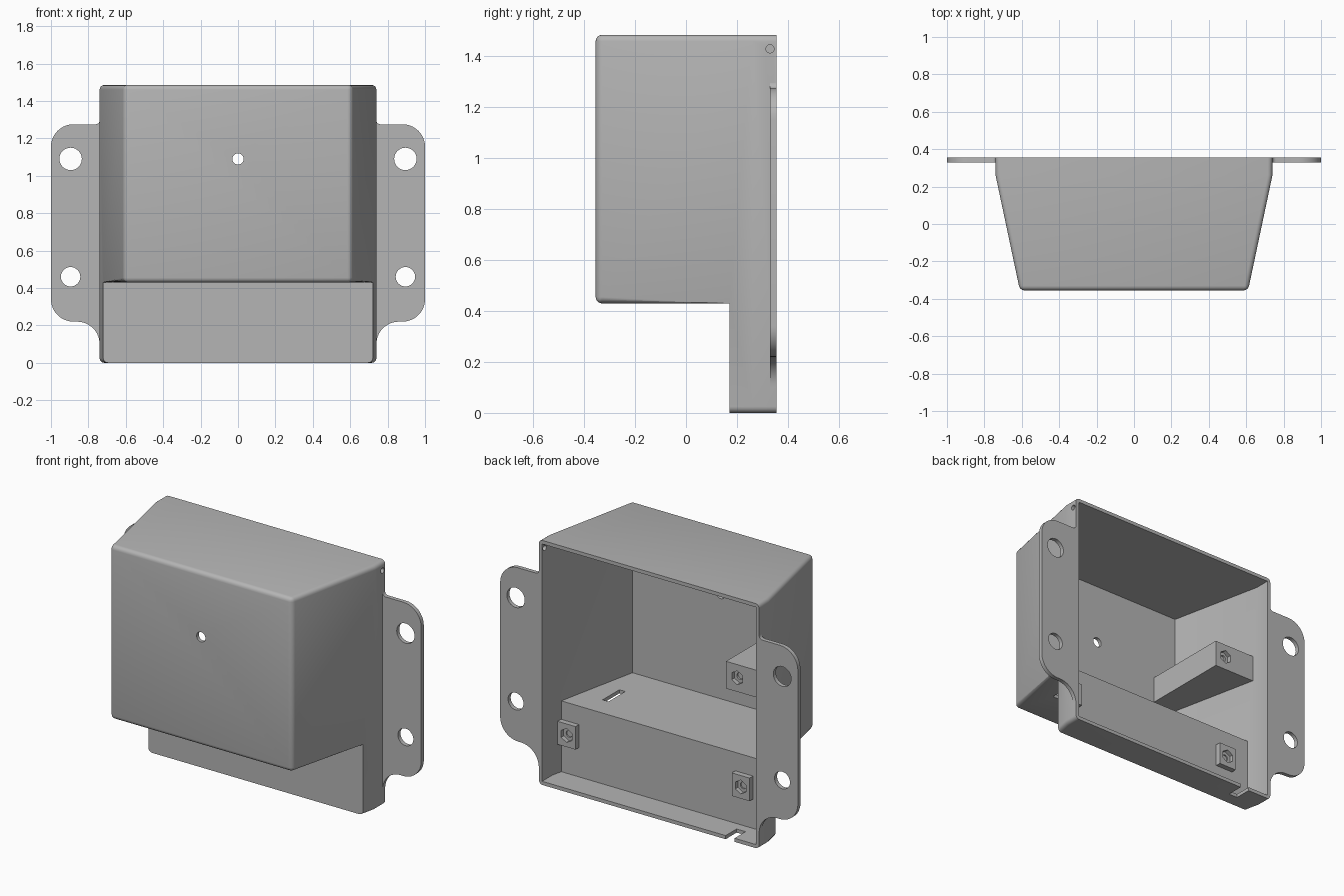
import bpy
import bmesh
from math import cos, sin, radians, pi
from mathutils import Matrix, Vector

if "Cube" in bpy.data.objects:
    bpy.data.objects.remove(bpy.data.objects["Cube"])

BACK, FRONT, BEND, STEP = 0.355, -0.355, 0.26, 0.17   # depths along y
TOP, SHELF, WALL = 1.485, 0.43, 0.022

grey = bpy.data.materials.new("plain_grey")
grey.use_nodes = True
grey.diffuse_color = (0.46, 0.46, 0.46, 1)
grey.node_tree.nodes["Principled BSDF"].inputs["Base Color"].default_value = grey.diffuse_color


def half_width(y):
    """Half width of the housing: straight at the back, tapering to the front."""
    return 0.74 if y >= BEND else 0.74 - 0.13 * (BEND - y) / (BEND - FRONT)


def finish(bm, name):
    bmesh.ops.recalc_face_normals(bm, faces=bm.faces)
    mesh = bpy.data.meshes.new(name)
    bm.to_mesh(mesh)
    bm.free()
    obj = bpy.data.objects.new(name, mesh)
    bpy.context.collection.objects.link(obj)
    mesh.materials.append(grey)
    return obj


def prism(points, offset):
    """Extrude a closed outline of 3D points along an offset."""
    bm = bmesh.new()
    face = bm.faces.new([bm.verts.new(p) for p in points])
    ext = bmesh.ops.extrude_face_region(bm, geom=[face])
    verts = [g for g in ext["geom"] if isinstance(g, bmesh.types.BMVert)]
    bmesh.ops.translate(bm, verts=verts, vec=offset)
    return bm


def box(name, low, high):
    (x0, y0, z0), (x1, y1, z1) = low, high
    outline = [(x0, y0, z0), (x1, y0, z0), (x1, y1, z0), (x0, y1, z0)]
    return finish(prism(outline, (0, 0, z1 - z0)), name)


def cylinder(name, centre, radius, depth, axis="Y", sides=32):
    bm = bmesh.new()
    bmesh.ops.create_cone(bm, cap_ends=True, segments=sides, radius1=radius,
                          radius2=radius, depth=depth)
    turn = Matrix.Rotation(pi / 2, 4, "X" if axis == "Y" else "Y")
    bmesh.ops.transform(bm, matrix=Matrix.Translation(centre) @ turn, verts=bm.verts)
    return finish(bm, name)


def cut(obj, cutter):
    cutter.hide_render = True
    mod = obj.modifiers.new("cut", "BOOLEAN")
    mod.operation = "DIFFERENCE"
    mod.solver = "EXACT"
    mod.object = cutter
    bpy.context.view_layer.objects.active = obj
    bpy.ops.object.modifier_apply(modifier=mod.name)
    bpy.data.objects.remove(cutter)


def stepped_block(inset, back):
    """Tapered block with a stepped side profile, shrunk by an inset."""
    profile = [(back, inset), (back, TOP - inset), (FRONT + inset, TOP - inset),
               (FRONT + inset, SHELF + inset), (STEP + inset, SHELF + inset),
               (STEP + inset, inset)]
    bm = prism([(-1, y, z) for y, z in profile], (2, 0, 0))
    bmesh.ops.bisect_plane(bm, geom=bm.verts[:] + bm.edges[:] + bm.faces[:],
                           plane_co=(0, BEND, 0), plane_no=(0, 1, 0))
    for v in bm.verts:
        v.co.x *= half_width(v.co.y) - inset
    bmesh.ops.recalc_face_normals(bm, faces=bm.faces)
    return bm


# Housing shell with rounded outer edges and an open back
bm = stepped_block(0, BACK)
rounded = []
for e in bm.edges:
    ys = [v.co.y for v in e.verts]
    on_rim = min(ys) > BACK - 0.01
    on_step = all(abs(y - STEP) < 0.01 for y in ys)
    if e.calc_face_angle(0) > 1 and not on_rim and not on_step:
        rounded.append(e)
bmesh.ops.bevel(bm, geom=rounded, offset=0.025, segments=4, profile=0.5, affect="EDGES")
housing = finish(bm, "housing")
cut(housing, finish(stepped_block(WALL, 0.5), "cavity"))

# Openings in the housing: front hole, side hole, shelf slot, rim notch
cut(housing, cylinder("front_hole", (0, FRONT, 1.09), 0.03, 0.2))
cut(housing, cylinder("side_hole", (0.73, 0.33, 1.43), 0.016, 0.1, "X"))
cut(housing, box("shelf_slot", (0.485, -0.11, 0.35), (0.525, 0.05, 0.5)))
cut(housing, box("rim_notch", (-0.575, 0.25, -0.1), (-0.515, 0.5, 0.05)))


# Mounting flanges with rounded corners and two holes each
def arc(cx, cz, r, start, end, steps=10):
    angles = [radians(start + (end - start) * i / steps) for i in range(steps + 1)]
    return [(cx + r * cos(a), cz + r * sin(a)) for a in angles]


outline = ([(0.73, 0.10), (0.73, 1.295)] + arc(0.76, 1.295, 0.02, 180, 270, 4)
           + arc(0.88, 1.155, 0.12, 90, 0) + arc(0.88, 0.34, 0.12, 0, -90)
           + arc(0.86, 0.10, 0.12, 90, 180))
flanges = []
for side, label in ((1, "left"), (-1, "right")):
    points = [(side * x, 0.33, z) for x, z in outline]
    flange = finish(prism(points, (0, BACK - 0.33, 0)), label + "_flange")
    for z, radius in ((1.09, 0.06), (0.46, 0.052)):
        cut(flange, cylinder("bolt_hole", (side * 0.895, 0.34, z), radius, 0.2))
    flanges.append(flange)


# Screw mounts, each with a hexagonal nut pocket and a pilot hole
def nut_pocket(obj, x, y, z):
    cut(obj, cylinder("nut_pocket", (x, y, z), 0.042, 0.05, sides=6))
    cut(obj, cylinder("pilot_hole", (x, y, z), 0.02, 0.075, sides=20))


mounts = []
for x, label in ((0.645, "left"), (-0.525, "right")):
    boss = box(label + "_lower_boss", (x - 0.06, 0.182, 0.2), (x + 0.06, 0.225, 0.34))
    nut_pocket(boss, x, 0.225, 0.27)
    mounts.append(boss)

post_end, post_root = 0.23, FRONT + 0.01
post_outline = [(-0.43, post_end), (0.01 - half_width(post_end), post_end),
                (0.01 - half_width(post_root), post_root), (-0.43, post_root)]
post = finish(prism([(x, y, 0.845) for x, y in post_outline], (0, 0, 0.165)), "long_post")
nut_pocket(post, -0.505, post_end, 0.93)
mounts.append(post)

# Smooth the rounded edges while keeping corners sharp
bpy.ops.object.select_all(action="DESELECT")
for obj in [housing] + flanges + mounts:
    obj.select_set(True)
bpy.context.view_layer.objects.active = housing
bpy.ops.object.shade_smooth_by_angle(angle=radians(30))
